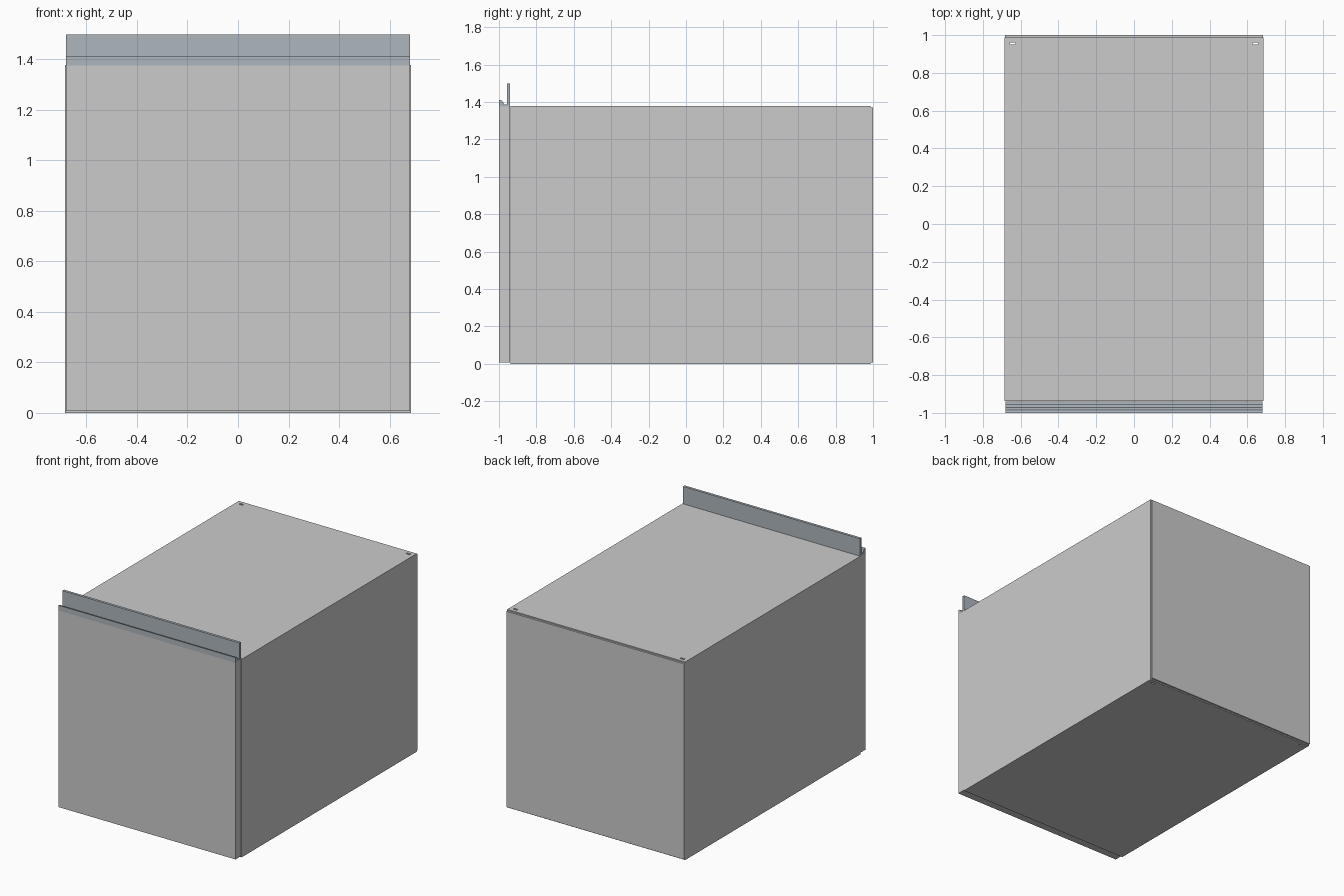
import bpy
import bmesh

if "Cube" in bpy.data.objects:
    bpy.data.objects.remove(bpy.data.objects["Cube"])


def box(name, x0, x1, y0, y1, z0, z1):
    """Axis-aligned panel given by its limits."""
    bm = bmesh.new()
    bmesh.ops.create_cube(bm, size=1)
    for v in bm.verts:
        v.co.x = x0 if v.co.x < 0 else x1
        v.co.y = y0 if v.co.y < 0 else y1
        v.co.z = z0 if v.co.z < 0 else z1
    mesh = bpy.data.meshes.new(name)
    bm.to_mesh(mesh)
    bm.free()
    ob = bpy.data.objects.new(name, mesh)
    bpy.context.collection.objects.link(ob)
    return ob


def extrude_x(name, profile, half):
    """Extrude a closed (y, z) profile across x."""
    bm = bmesh.new()
    face = bm.faces.new([bm.verts.new((-half, y, z)) for y, z in profile])
    ext = bmesh.ops.extrude_face_region(bm, geom=[face])
    verts = [g for g in ext["geom"] if isinstance(g, bmesh.types.BMVert)]
    bmesh.ops.translate(bm, verts=verts, vec=(2 * half, 0, 0))
    bmesh.ops.recalc_face_normals(bm, faces=bm.faces)
    mesh = bpy.data.meshes.new(name)
    bm.to_mesh(mesh)
    bm.free()
    ob = bpy.data.objects.new(name, mesh)
    bpy.context.collection.objects.link(ob)
    return ob


W, T = 0.685, 0.02           # half width, panel thickness
FRONT, REAR, H = -0.938, 0.987, 1.378

# Cabinet carcass
for side, s in (("left", -1), ("right", 1)):
    a, b = sorted((s * W, s * (W - T)))
    box(side + "_side_panel", a, b, FRONT, REAR, 0, H)
top = box("top_panel", -W + T, W - T, FRONT, REAR, H - T, H)
bottom = box("bottom_panel", -W + T, W - T, FRONT, REAR, 0, T)
box("back_panel", -W + 0.002, W - 0.002, REAR, 1.0, 0.008, H - 0.008)

# Small mounting slots through top and bottom near the rear corners
for side, s in (("left", -1), ("right", 1)):
    x = s * 0.642
    cutter = box(side + "_slot_cutter", x - 0.015, x + 0.015, 0.949, 0.962, -0.1, H + 0.1)
    cutter.hide_render = True
    cutter.display_type = 'WIRE'
    for panel in (top, bottom):
        mod = panel.modifiers.new(side + "_slot", 'BOOLEAN')
        mod.operation = 'DIFFERENCE'
        mod.solver = 'EXACT'
        mod.object = cutter

# Drawer front
box("drawer_front", -0.681, 0.681, -1.0, -0.94, 0.008, 1.375)

# Full-width grip rail
rail = extrude_x("grip_rail", [
    (-1.0, 1.375), (-0.94, 1.375), (-0.94, 1.498), (-0.958, 1.498),
    (-0.958, 1.388), (-0.972, 1.388), (-0.984, 1.408), (-1.0, 1.412)], 0.681)
mat = bpy.data.materials.new("rail_metal")
mat.diffuse_color = (0.42, 0.47, 0.51, 1)
mat.use_nodes = True
mat.node_tree.nodes["Principled BSDF"].inputs["Base Color"].default_value = mat.diffuse_color
rail.data.materials.append(mat)
